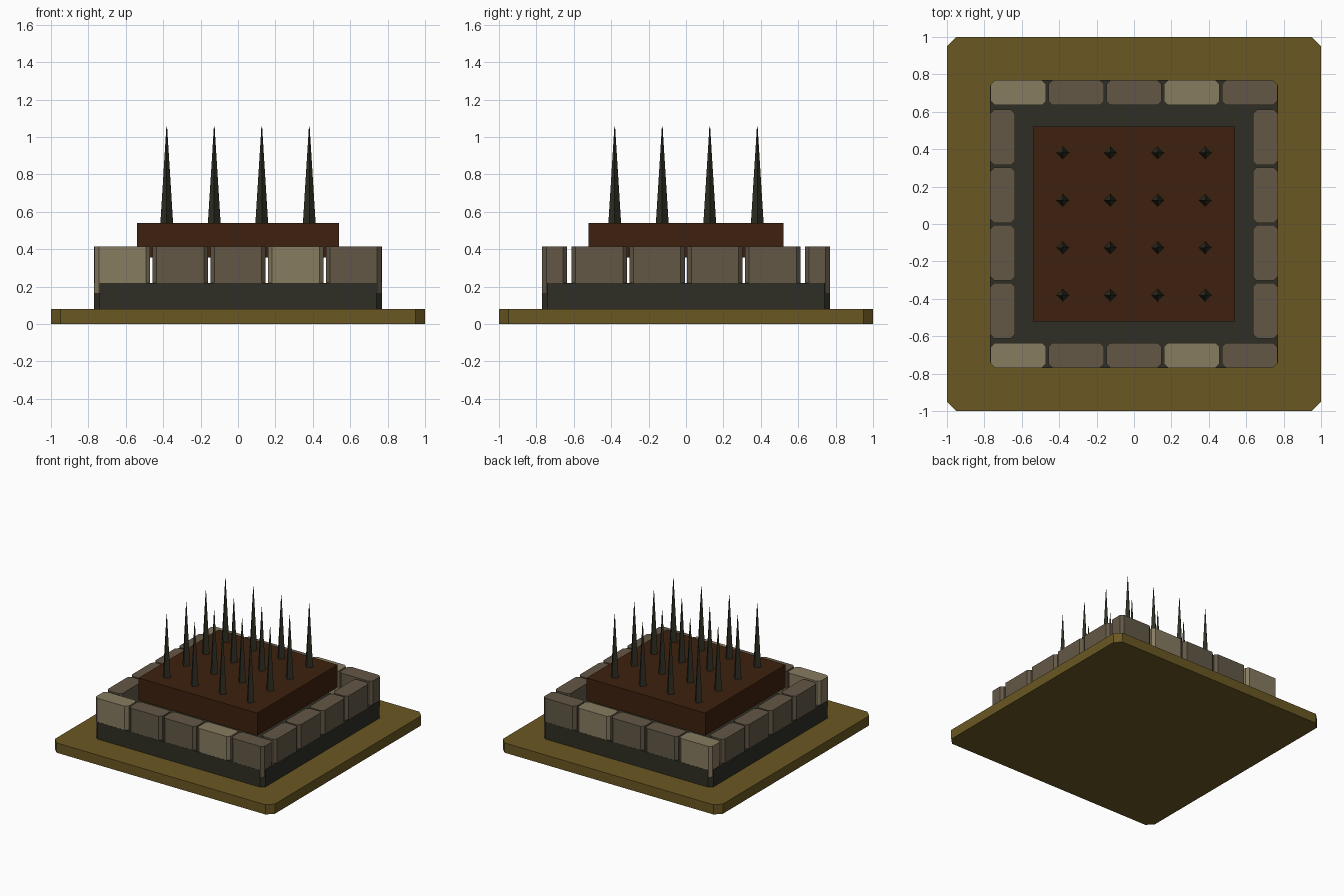
import bpy, bmesh, math
from mathutils import Matrix

if "Cube" in bpy.data.objects:
    bpy.data.objects.remove(bpy.data.objects["Cube"])


def material(name, rgb):
    m = bpy.data.materials.new(name)
    m.diffuse_color = (*rgb, 1.0)
    m.use_nodes = True
    m.node_tree.nodes["Principled BSDF"].inputs["Base Color"].default_value = m.diffuse_color
    return m


OCHRE = material("ochre base", (0.145, 0.095, 0.016))
DARK = material("dark stone", (0.028, 0.028, 0.018))
STONE = material("brown stone", (0.125, 0.097, 0.062))
LIGHT = material("light stone", (0.245, 0.200, 0.120))
SOIL = material("reddish brown wood", (0.048, 0.0155, 0.0045))


def finish(name, bm, mat):
    bmesh.ops.recalc_face_normals(bm, faces=bm.faces)
    mesh = bpy.data.meshes.new(name)
    bm.to_mesh(mesh)
    bm.free()
    mesh.materials.append(mat)
    ob = bpy.data.objects.new(name, mesh)
    bpy.context.collection.objects.link(ob)
    return ob


def block(name, cx, cy, hx, hy, z0, z1, mat, cut=0.0):
    """Upright block with half sizes hx, hy and chamfered vertical edges."""
    bm = bmesh.new()
    bmesh.ops.create_cube(bm, size=1.0)
    for v in bm.verts:
        v.co = (cx + 2 * hx * v.co.x, cy + 2 * hy * v.co.y,
                z0 + (v.co.z + 0.5) * (z1 - z0))
    if cut:
        upright = [e for e in bm.edges
                   if abs(e.verts[0].co.z - e.verts[1].co.z) > 0.001]
        bmesh.ops.bevel(bm, geom=upright, offset=cut, offset_type='OFFSET',
                        segments=1, affect='EDGES')
    return finish(name, bm, mat)


# Base slab, plinth and raised bed
block("base_slab", 0, 0, 1.0, 1.0, 0.0, 0.08, OCHRE, 0.05)
block("plinth", 0, 0, 0.77, 0.77, 0.08, 0.22, DARK, 0.03)
block("spike_bed", 0, 0, 0.54, 0.52, 0.355, 0.54, SOIL)

# Ring of stones: five along front and back, four along each side
PITCH, HALF, DEPTH, OUT = 0.309, 0.148, 0.067, 0.702
Z0, Z1, CUT = 0.165, 0.415, 0.022
for side, s in (("front", -1), ("back", 1)):
    for i in range(5):
        block(f"{side}_stone_{i + 1}", (i - 2) * PITCH, s * OUT, HALF, DEPTH,
              Z0, Z1, LIGHT if i % 3 == 0 else STONE, CUT)
for side, s in (("left", -1), ("right", 1)):
    for i in range(4):
        block(f"{side}_stone_{i + 1}", s * OUT, (i - 1.5) * PITCH, DEPTH, HALF,
              Z0, Z1, STONE, CUT)

# Grid of four-sided spikes
for i in range(4):
    for j in range(4):
        bm = bmesh.new()
        bmesh.ops.create_cone(
            bm, cap_ends=True, segments=4, radius1=0.034, radius2=0.002,
            depth=0.515,
            matrix=Matrix.Translation(((i - 1.5) * 0.254, (j - 1.5) * 0.254,
                                       0.7975)))
        finish(f"spike_{i + 1}_{j + 1}", bm, DARK)
